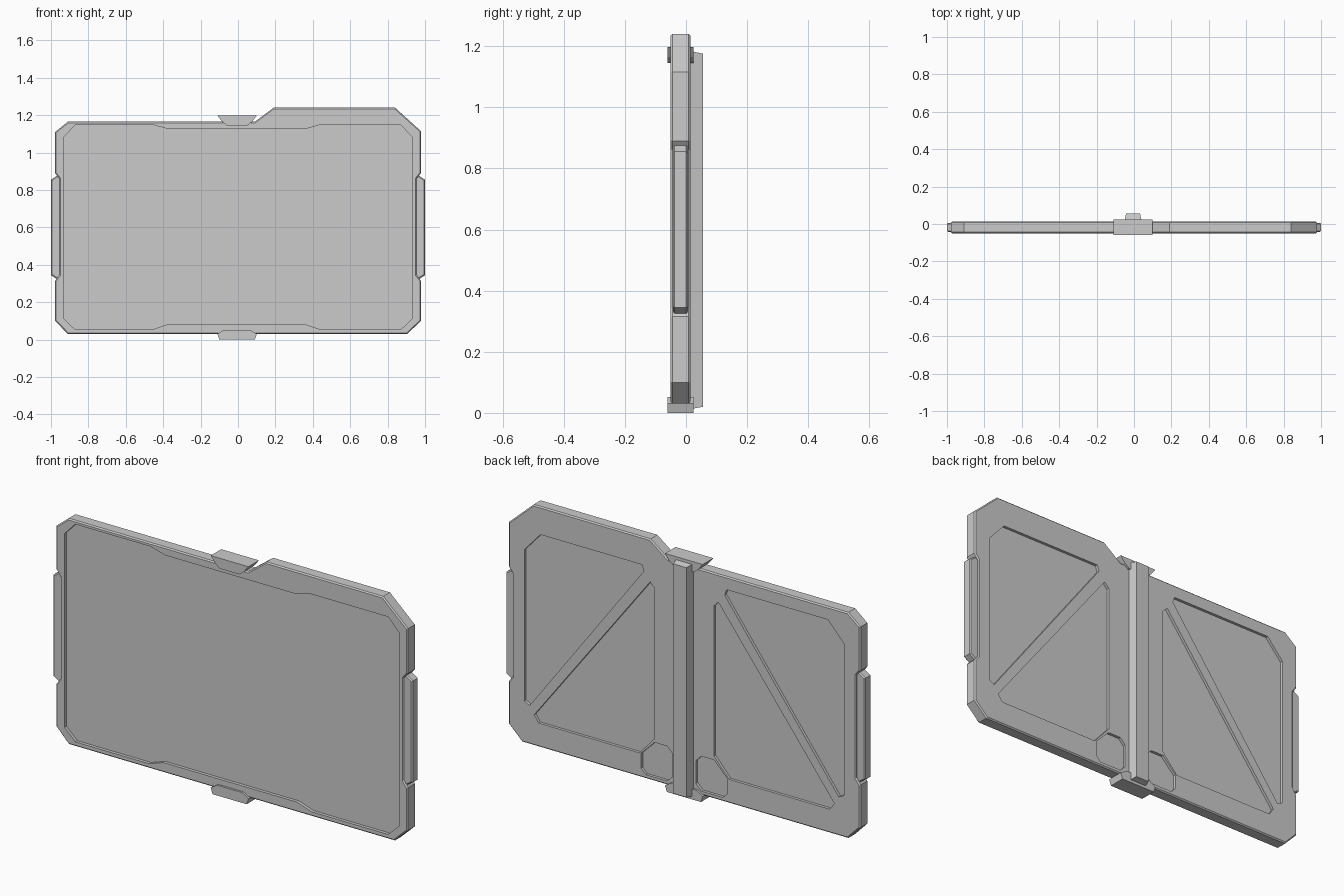
import bpy, bmesh

if "Cube" in bpy.data.objects:
    bpy.data.objects.remove(bpy.data.objects["Cube"])


def prism(name, pts, y0, y1, bevel=0.0):
    """Extrude an (x, z) outline from y0 to y1, optionally chamfering the rims."""
    bm = bmesh.new()
    face = bm.faces.new([bm.verts.new((x, y0, z)) for x, z in pts])
    ext = bmesh.ops.extrude_face_region(bm, geom=[face])
    moved = [v for v in ext["geom"] if isinstance(v, bmesh.types.BMVert)]
    bmesh.ops.translate(bm, verts=moved, vec=(0, y1 - y0, 0))
    if bevel:
        rims = [e for e in bm.edges if abs(e.verts[0].co.y - e.verts[1].co.y) < 1e-6]
        bmesh.ops.bevel(bm, geom=rims, offset=bevel, segments=1, affect='EDGES')
    bmesh.ops.recalc_face_normals(bm, faces=bm.faces)
    mesh = bpy.data.meshes.new(name)
    bm.to_mesh(mesh)
    bm.free()
    obj = bpy.data.objects.new(name, mesh)
    bpy.context.collection.objects.link(obj)
    return obj


def flip(pts):
    return [(-x, z) for x, z in reversed(pts)]


def carve(target, cutter):
    mod = target.modifiers.new("recess", 'BOOLEAN')
    mod.operation = 'DIFFERENCE'
    mod.solver = 'EXACT'
    mod.object = cutter
    bpy.context.view_layer.objects.active = target
    bpy.ops.object.modifier_apply(modifier=mod.name)
    bpy.data.objects.remove(cutter)


# Main slab: chamfered outline with grip notches and a raised right shoulder
notch = [(0.978, 0.315), (0.955, 0.345), (0.955, 0.86), (0.978, 0.89)]
right = [(0.905, 0.03), (0.978, 0.10)] + notch + [
    (0.978, 1.115), (0.84, 1.24), (0.19, 1.24), (0.09, 1.165)]
left = [(-0.91, 1.165), (-0.978, 1.11)] + flip(notch) + [(-0.978, 0.10), (-0.91, 0.03)]
panel = prism("panel", right + left, -0.05, 0.014, 0.006)

# Front screen recess with narrowed middle
screen_half = [(0.38, 0.08), (0.46, 0.053), (0.87, 0.053), (0.93, 0.11),
               (0.93, 1.085), (0.87, 1.147), (0.45, 1.147), (0.37, 1.125)]
screen = [(x - 0.015 if x < 0.6 else x, z) for x, z in screen_half]
screen += flip(screen_half)
carve(panel, prism("screen_cutter", screen, -0.1, -0.034))

# Back recesses: two triangles split by a diagonal rib, plus a small octagon
recesses = [
    [(0.89, 0.24), (0.89, 1.0), (0.80, 1.10), (0.235, 1.10), (0.225, 1.07), (0.86, 0.225)],
    [(0.81, 0.15), (0.835, 0.185), (0.19, 1.025), (0.165, 1.0), (0.165, 0.245), (0.25, 0.15)],
    [(0.095, 0.05), (0.215, 0.05), (0.24, 0.075), (0.24, 0.15),
     (0.165, 0.225), (0.095, 0.225), (0.065, 0.195), (0.065, 0.08)],
]
for pts in recesses:
    for outline in (pts, flip(pts)):
        carve(panel, prism("back_cutter", outline, 0.0, 0.1))

# Side grips sitting in the notches
grip = [(0.94, 0.325), (0.97, 0.325), (1.0, 0.345), (1.0, 0.855), (0.97, 0.875), (0.94, 0.875)]
prism("grip_right", grip, -0.043, 0.006, 0.006)
prism("grip_left", flip(grip), -0.043, 0.006, 0.006)

# Clips gripping the top and bottom edges, flared outward
prism("clip_bottom", [(-0.075, 0.052), (-0.11, 0.03), (-0.10, 0.0),
                      (0.09, 0.0), (0.10, 0.03), (0.065, 0.052)], -0.06, 0.024)
prism("clip_top", [(-0.06, 1.145), (-0.085, 1.165), (-0.11, 1.197),
                   (0.10, 1.197), (0.075, 1.165), (0.05, 1.145)], -0.06, 0.024)

# Rear spine: tapered strip with sloped ends
spine = prism("spine", [(-0.055, 0.01), (0.045, 0.01), (0.045, 1.187), (-0.055, 1.187)], 0.0, 0.056)
for v in spine.data.vertices:
    if v.co.y > 0.03:
        v.co.x += 0.013 if v.co.x < 0 else -0.013
        v.co.z += 0.01 if v.co.z < 0.5 else -0.012
